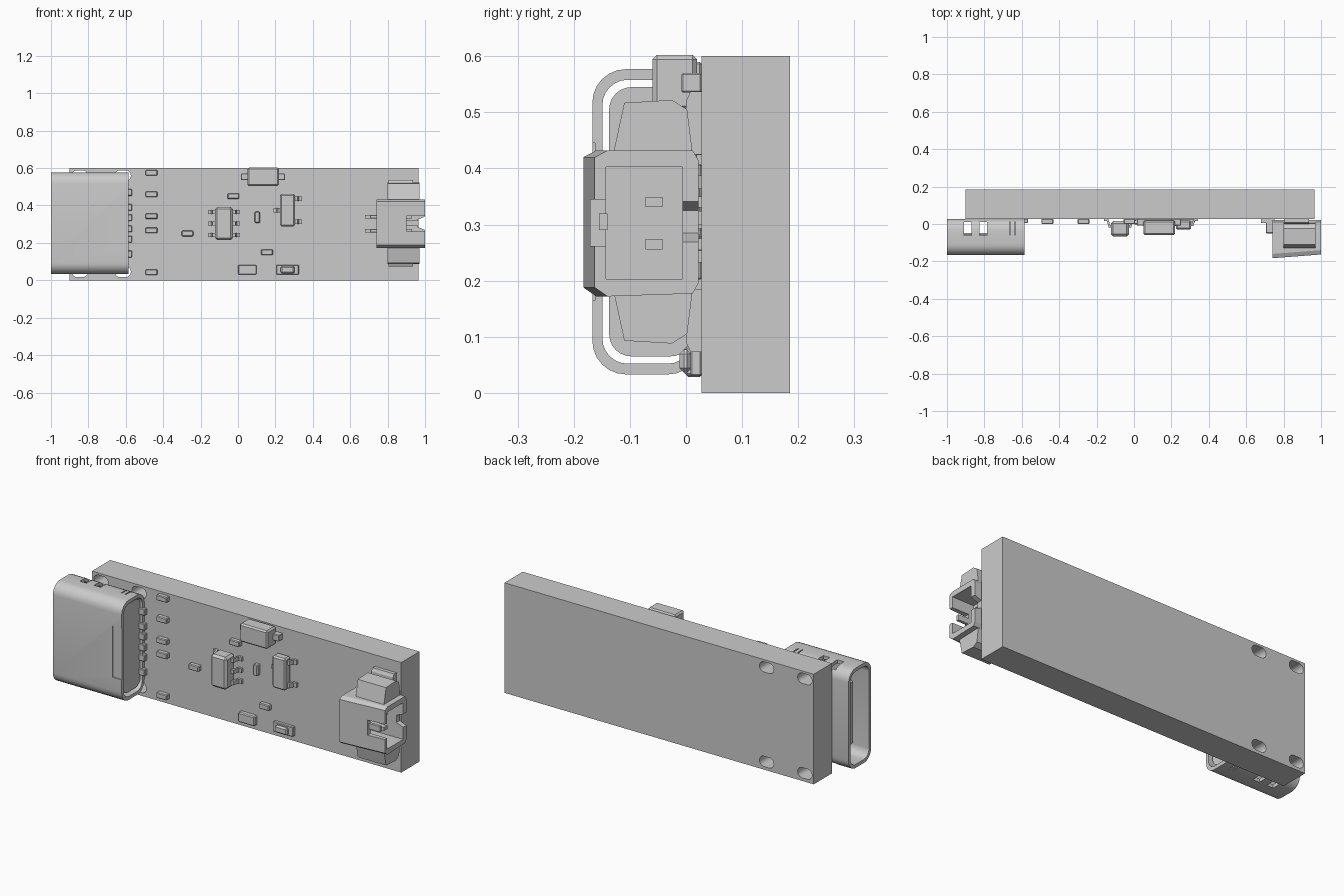
import bpy, bmesh
from math import cos, sin, pi
from mathutils import Vector

cube = bpy.data.objects.get("Cube")
if cube:
    bpy.data.objects.remove(cube, do_unlink=True)

# One plain grey for every part
grey = bpy.data.materials.new("plain grey")
grey.use_nodes = True
grey.diffuse_color = (0.6, 0.6, 0.6, 1)
grey.node_tree.nodes["Principled BSDF"].inputs["Base Color"].default_value = (0.6, 0.6, 0.6, 1)

BOARD = 0.028  # front surface of the board
MID = 0.305    # height of the connector axis


def finish(name, bm):
    bmesh.ops.recalc_face_normals(bm, faces=bm.faces)
    mesh = bpy.data.meshes.new(name)
    bm.to_mesh(mesh)
    bm.free()
    mesh.materials.append(grey)
    ob = bpy.data.objects.new(name, mesh)
    bpy.context.collection.objects.link(ob)
    return ob


def box(name, x, y, z, bevel=0):
    """Box from (min, max) pairs."""
    bm = bmesh.new()
    bmesh.ops.create_cube(bm, size=1)
    for v in bm.verts:
        v.co = Vector([(r[0] + r[1]) / 2 + c * (r[1] - r[0]) for r, c in zip((x, y, z), v.co)])
    if bevel:
        bmesh.ops.bevel(bm, geom=bm.edges[:], offset=bevel, segments=1, affect='EDGES')
    return finish(name, bm)


def prism(name, points, axis, span):
    """Extrude a profile along x (points are y, z) or along y (points are x, z)."""
    place = (lambda p, s: (s, p[0], p[1])) if axis == 'x' else (lambda p, s: (p[0], s, p[1]))
    bm = bmesh.new()
    rings = [[bm.verts.new(place(p, s)) for p in points] for s in span]
    bm.faces.new(rings[0])
    bm.faces.new(rings[1])
    n = len(points)
    for i in range(n):
        j = (i + 1) % n
        bm.faces.new((rings[0][i], rings[0][j], rings[1][j], rings[1][i]))
    return finish(name, bm)


def rounded(a, b, r, steps=6):
    """Rounded rectangle profile."""
    corners = ((a[1] - r, b[1] - r), (a[0] + r, b[1] - r), (a[0] + r, b[0] + r), (a[1] - r, b[0] + r))
    return [(c[0] + r * cos((q + k / steps) * pi / 2), c[1] + r * sin((q + k / steps) * pi / 2))
            for q, c in enumerate(corners) for k in range(steps + 1)]


def cut(ob, cutters):
    """Subtract the cutters and bake the result."""
    for c in cutters:
        c.hide_render = True
        mod = ob.modifiers.new("cut", 'BOOLEAN')
        mod.operation, mod.solver, mod.object = 'DIFFERENCE', 'EXACT', c
    bpy.context.view_layer.update()
    graph = bpy.context.evaluated_depsgraph_get()
    mesh = bpy.data.meshes.new_from_object(ob.evaluated_get(graph))
    ob.modifiers.clear()
    ob.data = mesh
    for c in cutters:
        bpy.data.objects.remove(c, do_unlink=True)


def smooth(ob):
    bpy.ops.object.select_all(action='DESELECT')
    ob.select_set(True)
    bpy.context.view_layer.objects.active = ob
    bpy.ops.object.shade_smooth_by_angle(angle=0.6)


# Circuit board with four oval mounting holes
board = box("board", (-0.9, 0.965), (BOARD, 0.185), (0, 0.6))
cut(board, [prism("hole_cutter", rounded((x - 0.043, x + 0.043), (z - 0.028, z + 0.028), 0.027), 'y', (0, 0.25))
            for x in (-0.846, -0.616) for z in (0.045, 0.56)])
smooth(board)

# Port shell: open rounded tube with side slots
shell = prism("port_shell", rounded((-0.167, BOARD), (0.033, 0.577), 0.06), 'x', (-1, -0.585))
cutters = [prism("bore_cutter", rounded((-0.149, 0.012), (0.052, 0.558), 0.045), 'x', (-1.1, -0.5))]
cutters += [box("slot_cutter", x, (-0.062, 0.01), z)
            for x in ((-0.91, -0.87), (-0.825, -0.785)) for z in ((0, 0.1), (0.5, 0.6))]
cutters += [box("spring_cutter", (x, x + 0.006), (-0.06, 0.01), z)
            for x in (-0.665, -0.64) for z in ((0, 0.1), (0.5, 0.6))]
cutters += [box("notch_cutter", (-0.64, -0.5), (-0.2, -0.162), (0.165, 0.445))]
cut(shell, cutters)
smooth(shell)

# Port insides and solder pins
smooth(prism("port_core", rounded((-0.137, 0.012), (0.065, 0.545), 0.04), 'x', (-0.74, -0.6)))
box("port_tongue", (-0.95, -0.73), (-0.088, -0.048), (0.13, 0.48), 0.008)
for z in (0.14, 0.22, 0.275, 0.335, 0.39, 0.47):
    box("port_pin", (-0.62, -0.567), (0.005, BOARD), (z - 0.018, z + 0.018), 0.003)

# Small surface parts: centre x, centre z, width, height
small = [(-0.463, z, 0.064, 0.03) for z in (0.575, 0.46, 0.343, 0.267, 0.043)]
small += [(-0.27, 0.25, 0.062, 0.03), (-0.025, 0.45, 0.062, 0.03),
          (0.103, 0.337, 0.028, 0.06), (0.155, 0.15, 0.062, 0.03)]
for x, z, w, h in small:
    box("small_chip", (x - w / 2, x + w / 2), (0, BOARD), (z - h / 2, z + h / 2), 0.004)

# Large resistor and indicator light near the lower edge
box("large_resistor", (0.0, 0.1), (-0.003, BOARD), (0.03, 0.083), 0.005)
box("light_base", (0.205, 0.325), (0.008, BOARD), (0.03, 0.083), 0.003)
box("light_lens", (0.228, 0.302), (-0.012, 0.01), (0.036, 0.077), 0.008)


def lead(x, z, side, reach, top, h):
    """Gull-wing lead: a sloped arm ending in a flat foot."""
    pts = [(0, top), (reach * 0.4, top), (reach * 0.6, 0.016), (reach, 0.016),
           (reach, BOARD), (reach * 0.45, BOARD), (reach * 0.2, top + 0.014), (0, top + 0.014)]
    bm = bmesh.new()
    rings = [[bm.verts.new((x + side * (p - 0.004), y, z + d)) for p, y in pts] for d in (-h / 2, h / 2)]
    bm.faces.new(rings[0])
    bm.faces.new(rings[1])
    for i in range(len(pts)):
        j = (i + 1) % len(pts)
        bm.faces.new((rings[0][i], rings[0][j], rings[1][j], rings[1][i]))
    finish("lead", bm)


# Left integrated circuit, six leads
box("left_circuit", (-0.123, -0.027), (-0.066, 0.015), (0.215, 0.392), 0.012)
for z in (0.243, 0.304, 0.366):
    lead(-0.123, z, -1, 0.042, -0.02, 0.022)
    lead(-0.027, z, 1, 0.042, -0.02, 0.022)

# Right integrated circuit, three leads
box("right_circuit", (0.225, 0.305), (-0.03, 0.02), (0.288, 0.462), 0.008)
lead(0.225, 0.375, -1, 0.038, -0.01, 0.024)
for z in (0.312, 0.436):
    lead(0.305, z, 1, 0.04, -0.01, 0.024)

# Diode on the upper edge
box("diode", (0.05, 0.218), (-0.06, 0.02), (0.503, 0.602), 0.008)
box("diode_contacts", (0.015, 0.252), (-0.008, BOARD), (0.535, 0.57), 0.003)

# Cable socket: chamfered hollow body, open towards the end of the board
body = prism("socket_body", [(-0.183, 0.188), (-0.16, 0.172), (0.012, 0.177), (0.022, 0.195),
                             (0.022, 0.415), (0.012, 0.432), (-0.16, 0.432), (-0.183, 0.42)],
             'x', (0.74, 1.0))
for v in body.data.vertices:  # front face leans back towards the mouth
    if v.co.x > 0.9 and v.co.y < -0.1:
        v.co.y += 0.02
cut(body, [box("mouth_cutter", (0.79, 1.1), (-0.143, -0.006), (0.203, 0.403)),
           box("front_notch_cutter", (0.9, 1.1), (-0.25, -0.1), (0.262, 0.345)),
           prism("rear_notch_cutter", [(0.96, 0.285), (0.96, 0.325), (1.1, 0.38), (1.1, 0.23)],
                 'y', (-0.05, 0.1))])
box("socket_latch", (0.885, 0.965), (-0.155, -0.14), (0.29, 0.32))

# Socket contacts and their feet
for z in (0.265, 0.34):
    box("socket_contact", (0.76, 0.93), (-0.072, -0.042), (z - 0.009, z + 0.009))
    box("socket_foot", (0.68, 0.75), (0.005, BOARD), (z - 0.01, z + 0.01))
    box("socket_riser", (0.705, 0.75), (-0.05, 0.01), (z - 0.01, z + 0.01), 0.004)

# Mirrored side wings and solder tabs of the socket
for side in (-1, 1):
    prism("socket_wing", [(y, MID + side * d) for y, d in
                          ((-0.13, 0.12), (-0.11, 0.212), (-0.025, 0.217), (0.002, 0.2), (0.012, 0.12))],
          'x', (0.8, 0.97))
    prism("socket_tab", [(y, MID + side * d) for y, d in
                         ((0.0, 0.12), (0.0, 0.215), (0.008, 0.232), (BOARD, 0.232), (BOARD, 0.12))],
          'x', (0.805, 0.935))
